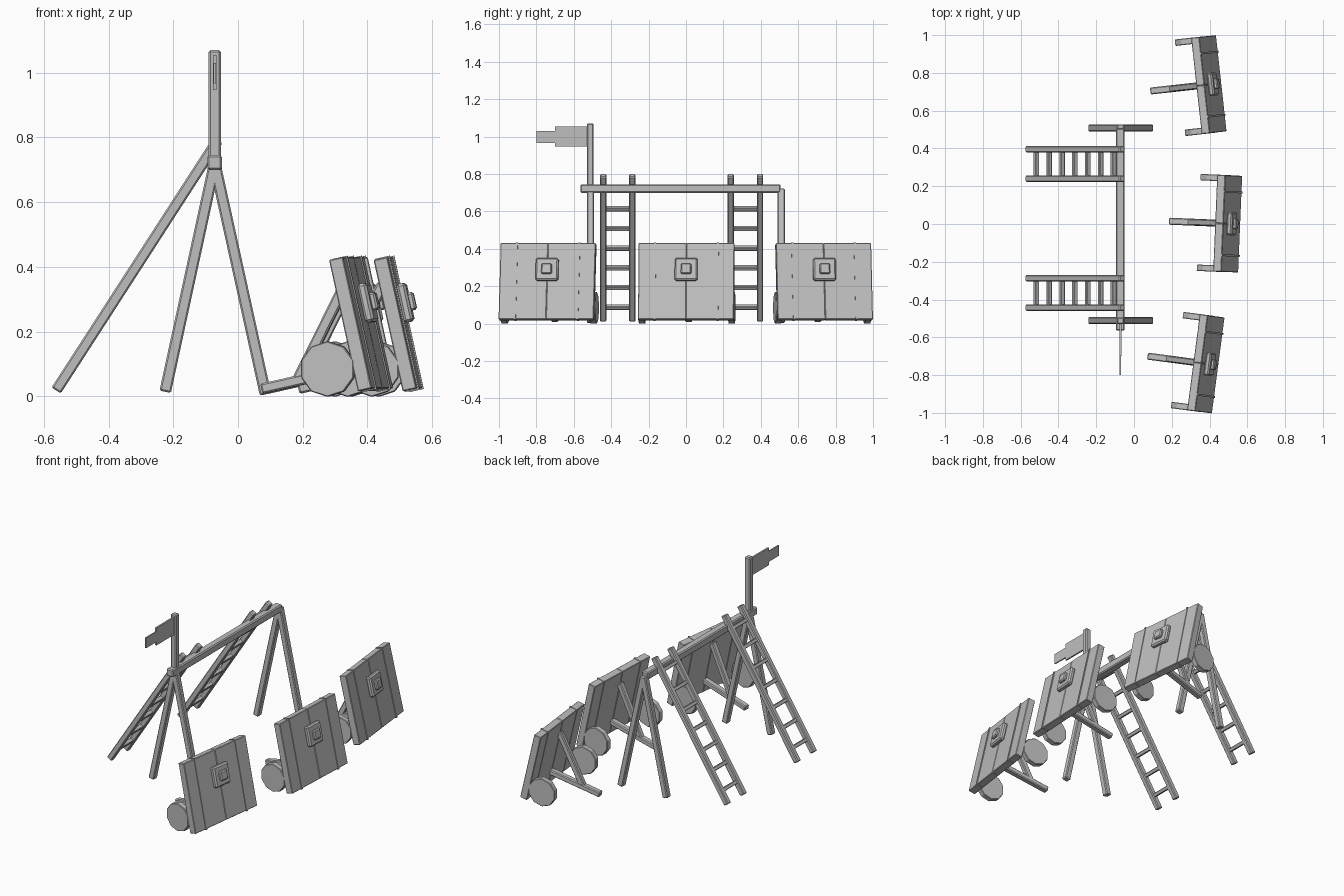
import bpy, bmesh, math
from mathutils import Matrix, Vector

if "Cube" in bpy.data.objects:
    bpy.data.objects.remove(bpy.data.objects["Cube"])

grey = bpy.data.materials.new("plain grey")
grey.diffuse_color = (0.52, 0.52, 0.52, 1)
grey.use_nodes = True
grey.node_tree.nodes["Principled BSDF"].inputs["Base Color"].default_value = grey.diffuse_color


def finish(name, bm, matrix, bevel=0.0):
    me = bpy.data.meshes.new(name)
    bm.to_mesh(me)
    bm.free()
    me.materials.append(grey)
    ob = bpy.data.objects.new(name, me)
    bpy.context.scene.collection.objects.link(ob)
    ob.matrix_world = matrix
    if bevel:
        mod = ob.modifiers.new("soft edges", 'BEVEL')
        mod.width = bevel
        mod.segments = 1
    return ob


def box(name, centre, size, parent=Matrix(), bevel=0.004):
    bm = bmesh.new()
    bmesh.ops.create_cube(bm, size=1)
    bmesh.ops.scale(bm, vec=size, verts=bm.verts)
    return finish(name, bm, parent @ Matrix.Translation(centre), bevel)


def bar(name, a, b, w, d, parent=Matrix(), bevel=0.005):
    """Square timber in the xz plane from a to b; w in plane, d along y."""
    a, b = Vector(a), Vector(b)
    z = (b - a).normalized()
    y = Vector((0, 1, 0))
    x = y.cross(z)
    rot = Matrix((x, y, z)).transposed().to_4x4()
    m = parent @ Matrix.Translation((a + b) / 2) @ rot
    return box(name, (0, 0, 0), (w, d, (b - a).length), m, bevel)


# Trestles carrying the long crossbeam
AX = -0.072
for side, y in (("front", -0.511), ("back", 0.509)):
    for end, foot in (("left", (-0.225, 0.014)), ("right", (0.085, 0.006))):
        bar(f"{side}_trestle_leg_{end}", (foot[0], y, foot[1]),
            (AX, y, 0.72), 0.036, 0.038)
box("crossbeam", (AX, -0.03, 0.722), (0.046, 1.07, 0.046), bevel=0.006)

# Flag post and stepped flag
box("flag_post", (AX, -0.512, 0.885), (0.038, 0.036, 0.37), bevel=0.006)
box("flag", (AX, -0.615, 1.0), (0.01, 0.17, 0.108), bevel=0)
box("flag_tail", (AX, -0.75, 0.998), (0.008, 0.10, 0.064), bevel=0)

# Two ladders leaning on the beam
for n, y0 in (("front", -0.365), ("back", 0.318)):
    foot, head = Vector((-0.562, 0, 0.018)), Vector((-0.062, 0, 0.792))
    for s in (-1, 1):
        off = Vector((0, y0 + s * 0.078, 0))
        bar(f"{n}_ladder_rail", foot + off, head + off, 0.034, 0.034)
    tilt = Matrix.Rotation(math.atan2(0.5, 0.774), 4, 'Y')
    for i in range(7):
        p = foot.lerp(head, 0.09 + i * 0.136)
        box(f"{n}_ladder_rung", (0, 0, 0), (0.024, 0.15, 0.022),
            Matrix.Translation((p.x, y0, p.z)) @ tilt, 0.003)

# Three wheeled shields, each built in its own leaning frame
for n, x, y, turn in (("front", 0.425, -0.746, -7.5),
                      ("middle", 0.541, 0.0, -2.4),
                      ("back", 0.441, 0.743, 6.3)):
    M = (Matrix.Translation((x, y, 0.02))
         @ Matrix.Rotation(math.radians(turn), 4, 'Z')
         @ Matrix.Rotation(math.radians(-12.5), 4, 'Y'))
    # plank face with thin seams and two narrow bands
    for c, w in ((-0.212, 0.088), (-0.084, 0.168), (0.084, 0.168), (0.212, 0.088)):
        box(f"{n}_shield_plank", (0, c, 0.208), (0.044, w, 0.416), M, 0.003)
    for s in (-1, 1):
        box(f"{n}_shield_band", (0.003, s * 0.168, 0.208), (0.046, 0.01, 0.422), M, 0)
    # central boss
    box(f"{n}_shield_boss", (0.035, 0, 0.268), (0.03, 0.122, 0.122), M, 0.008)
    box(f"{n}_shield_boss_knob", (0.054, 0, 0.268), (0.024, 0.056, 0.056), M, 0.006)
    # ground trail and diagonal brace behind
    bar(f"{n}_shield_trail", (-0.345, 0, 0.08), (-0.015, 0, 0.08), 0.032, 0.037, M)
    bar(f"{n}_shield_brace", (-0.235, 0, 0.075), (-0.02, 0, 0.34), 0.034, 0.034, M)
    # ten-sided wheels
    for s in (-1, 1):
        bm = bmesh.new()
        bmesh.ops.create_cone(bm, cap_ends=True, segments=10, radius1=0.086,
                              radius2=0.086, depth=0.034)
        finish(f"{n}_shield_wheel", bm,
               M @ Matrix.Translation((-0.1, s * 0.24, 0.088))
               @ Matrix.Rotation(math.radians(12.5), 4, 'Y')
               @ Matrix.Rotation(math.pi / 2, 4, 'X'), 0.003)
